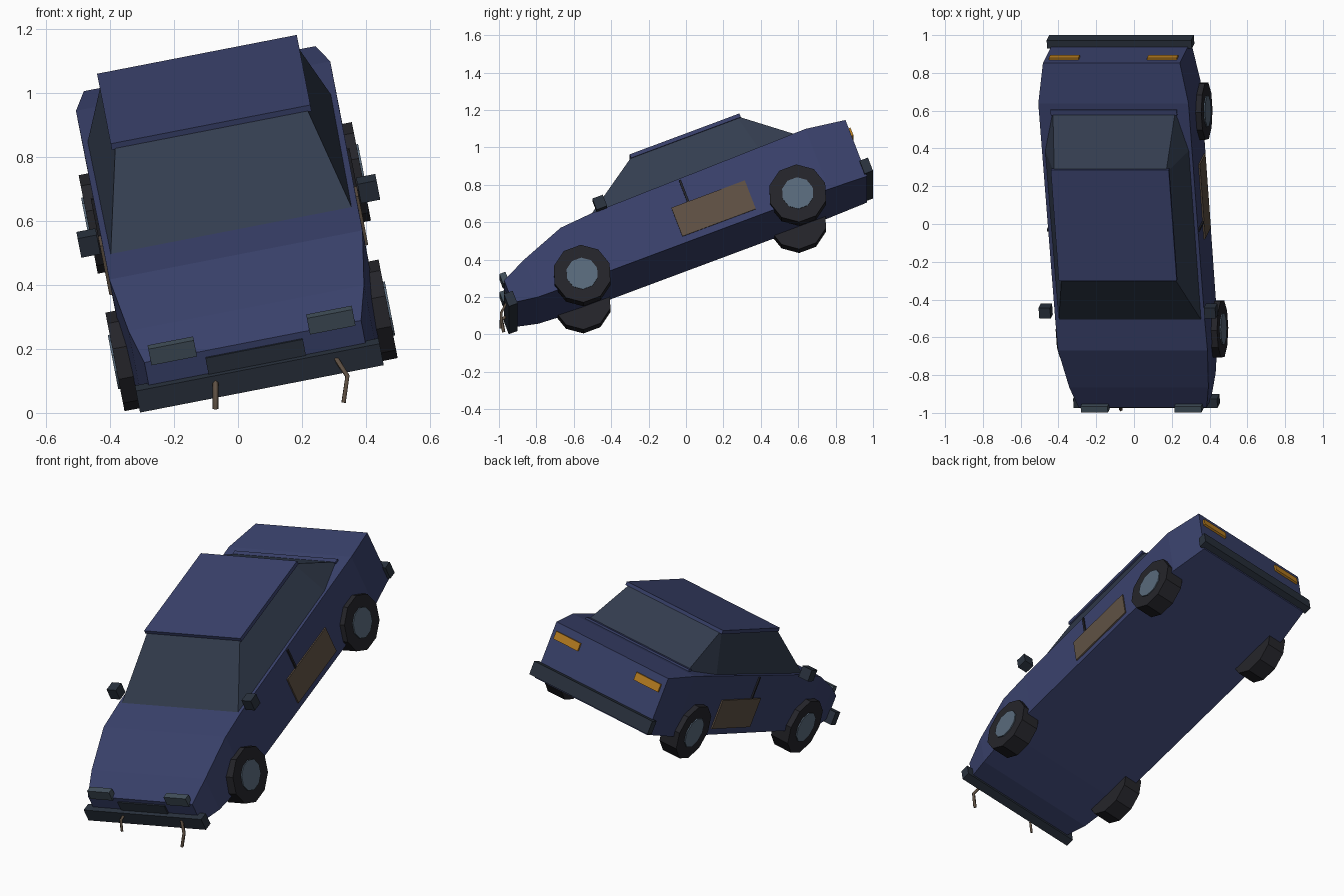
import bpy, bmesh, math
from mathutils import Matrix, Vector

if "Cube" in bpy.data.objects:
    bpy.data.objects.remove(bpy.data.objects["Cube"])

# The car stands nose-down and leaning to one side
POSE = (Matrix.Translation((0, 0, 0.46))
        @ Matrix.Rotation(math.radians(-11), 4, 'Y')
        @ Matrix.Rotation(math.radians(20.8), 4, 'X'))


def material(name, r, g, b):
    m = bpy.data.materials.new(name)
    m.use_nodes = True
    m.diffuse_color = (r, g, b, 1)
    m.node_tree.nodes["Principled BSDF"].inputs["Base Color"].default_value = (r, g, b, 1)
    return m


NAVY = material("navy paint", 0.042, 0.054, 0.15)
GLASS = material("slate glass", 0.033, 0.046, 0.077)
TRIM = material("dark trim", 0.023, 0.032, 0.048)
RUBBER = material("black rubber", 0.018, 0.018, 0.023)
HUB = material("steel blue", 0.10, 0.145, 0.20)
LAMP = material("lamp glass", 0.055, 0.08, 0.105)
RUST = material("rusty brown", 0.115, 0.082, 0.057)
AMBER = material("amber", 0.5, 0.215, 0.015)


def add(name, bm, mat):
    bmesh.ops.recalc_face_normals(bm, faces=bm.faces)
    me = bpy.data.meshes.new(name)
    bm.to_mesh(me)
    bm.free()
    me.materials.append(mat)
    ob = bpy.data.objects.new(name, me)
    bpy.context.collection.objects.link(ob)
    ob.matrix_world = POSE
    return ob


def box(name, lo, hi, mat):
    lo, hi = Vector(lo), Vector(hi)
    size = hi - lo
    bm = bmesh.new()
    bmesh.ops.create_cube(bm, size=1, matrix=Matrix.Translation((lo + hi) / 2)
                          @ Matrix.Diagonal([abs(s) for s in size]).to_4x4())
    return add(name, bm, mat)


def disc(name, x0, x1, y, z, radius, mat):
    turn = Matrix.Translation(((x0 + x1) / 2, y, z)) @ Matrix.Rotation(math.pi / 2, 4, 'Y')
    bm = bmesh.new()
    bmesh.ops.create_cone(bm, cap_ends=True, segments=10, radius1=radius,
                          radius2=radius, depth=abs(x1 - x0), matrix=turn)
    return add(name, bm, mat)


def loft(name, rings, mat):
    bm = bmesh.new()
    loops = [[bm.verts.new(p) for p in ring] for ring in rings]
    for a, b in zip(loops, loops[1:]):
        n = len(a)
        for i in range(n):
            bm.faces.new((a[i], a[(i + 1) % n], b[(i + 1) % n], b[i]))
    bm.faces.new(loops[0])
    bm.faces.new(loops[-1])
    return add(name, bm, mat)


# Body: rectangular sections from nose to tail (y, floor, top, half width)
stations = [(-0.995, -0.01, 0.12, 0.345), (-0.857, -0.035, 0.182, 0.375),
            (-0.614, -0.043, 0.27, 0.403), (-0.43, -0.043, 0.285, 0.403),
            (0.80, -0.043, 0.308, 0.405), (1.02, -0.043, 0.284, 0.369)]
loft("body", [[(-u, y, b), (u, y, b), (u, y, t), (-u, y, t)]
              for y, b, t, u in stations], NAVY)

# Glasshouse with cut rear corners
half_base = [(0.385, -0.44, 0.28), (0.388, 0.53, 0.30), (0.33, 0.755, 0.305)]
half_top = [(0.305, -0.115, 0.515), (0.305, 0.49, 0.515), (0.302, 0.498, 0.515)]


def mirrored(half):
    return half + [(-x, y, z) for x, y, z in reversed(half)]


loft("glasshouse", [mirrored(half_base), mirrored(half_top)], GLASS)
box("roof", (-0.318, -0.122, 0.507), (0.318, 0.506, 0.528), NAVY)
box("rear_window_sill", (-0.34, 0.735, 0.29), (0.34, 0.765, 0.318), NAVY)

# Bumpers and grille
box("front_bumper", (-0.388, -1.025, -0.03), (0.388, -0.975, 0.043), TRIM)
box("rear_bumper", (-0.39, 1.01, -0.03), (0.39, 1.058, 0.046), TRIM)
box("grille", (-0.155, -1.003, 0.035), (0.155, -0.99, 0.098), TRIM)

# Paired parts
for side, s in (("left", 1), ("right", -1)):
    for end, y in (("front", -0.598), ("rear", 0.635)):
        disc(f"{end}_{side}_tyre", s * 0.325, s * 0.435, y, -0.01, 0.157, RUBBER)
        disc(f"{end}_{side}_hub", s * 0.43, s * 0.441, y, -0.01, 0.086, HUB)
    box(f"{side}_headlight", (s * 0.18, -1.005, 0.11), (s * 0.325, -0.97, 0.165), LAMP)
    box(f"{side}_tail_light", (s * 0.185, 1.01, 0.195), (s * 0.345, 1.032, 0.24), AMBER)
    box(f"{side}_mirror", (s * 0.415, -0.405, 0.28), (s * 0.476, -0.345, 0.345), TRIM)
    box(f"{side}_door_patch", (s * 0.40, -0.023, -0.006), (s * 0.412, 0.397, 0.16), RUST)
    box(f"{side}_door_seam", (s * 0.40, 0.067, 0.16), (s * 0.412, 0.079, 0.285), RUBBER)


# Bent wires hanging from the front bumper
def wire(name, points):
    cu = bpy.data.curves.new(name, 'CURVE')
    cu.dimensions = '3D'
    cu.bevel_depth = 0.009
    cu.bevel_resolution = 0
    cu.use_fill_caps = True
    sp = cu.splines.new('POLY')
    sp.points.add(len(points) - 1)
    for p, co in zip(sp.points, points):
        p.co = (*co, 1)
    cu.materials.append(RUST)
    bpy.context.collection.objects.link(bpy.data.objects.new(name, cu))


wire("short_wire", [(-0.07, -0.955, 0.10), (-0.07, -0.985, 0.08), (-0.07, -0.975, 0.012)])
wire("long_wire", [(0.30, -0.955, 0.18), (0.342, -0.988, 0.115), (0.33, -0.99, 0.032)])
